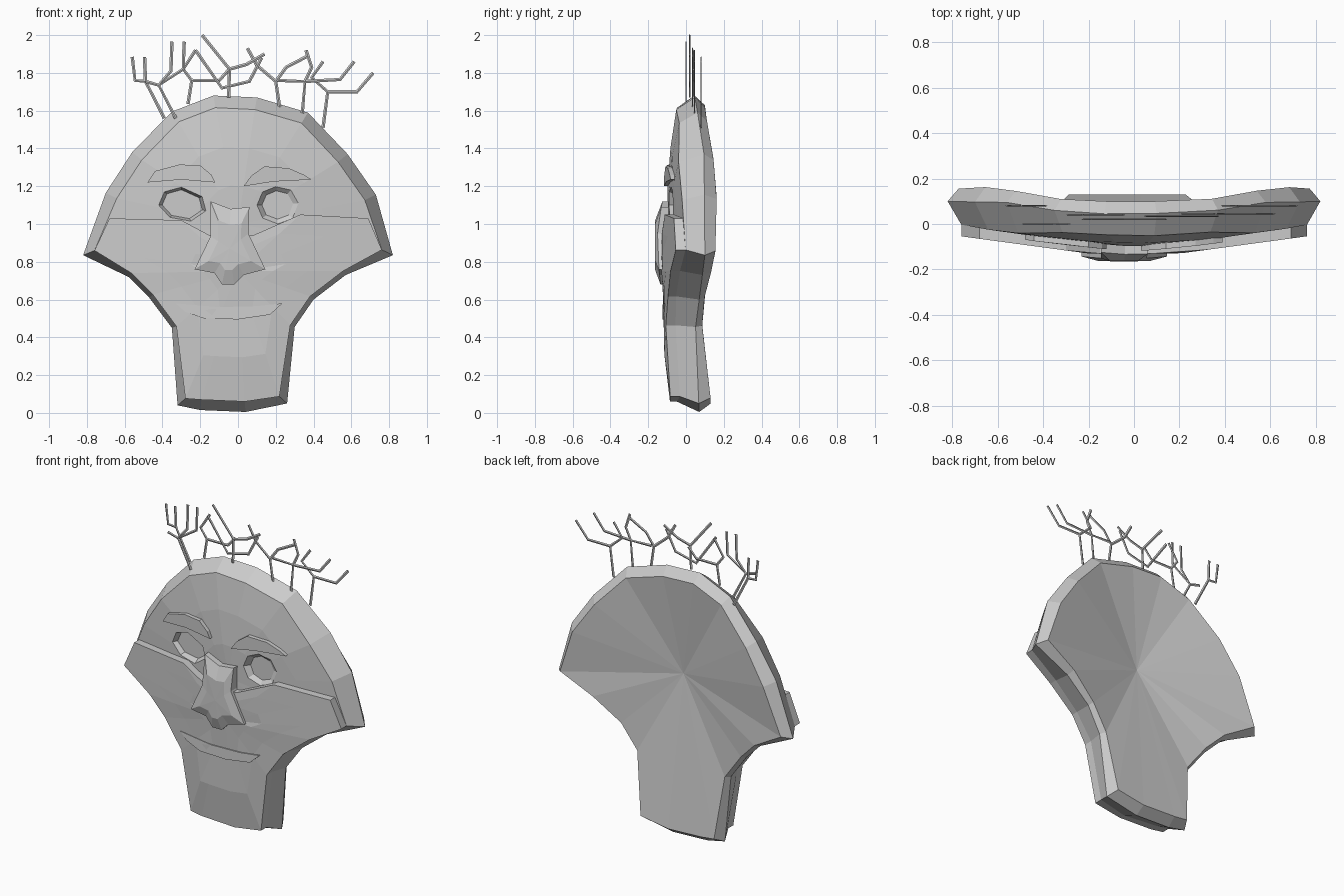
import bpy, bmesh
from mathutils import Vector

if "Cube" in bpy.data.objects:
    bpy.data.objects.remove(bpy.data.objects["Cube"])


def lerp_table(t, table):
    if t <= table[0][0]:
        return table[0][1]
    for (a, ya), (b, yb) in zip(table, table[1:]):
        if t <= b:
            return ya + (yb - ya) * (t - a) / (b - a)
    return table[-1][1]


def upper_y(x, z):
    yc = lerp_table(z, [(0.1, -0.05), (0.6, -0.09), (1.3, -0.10), (1.62, -0.055)])
    return yc + 0.08 * (abs(x) / 0.69) ** 1.3


def lower_y(x, z):
    yc = lerp_table(z, [(0.08, -0.085), (0.35, -0.12), (0.55, -0.115), (0.75, -0.13)])
    return yc + 0.075 * max(0, (abs(x) - 0.2) / 0.555)


def inset(pts, amount):
    # Move each outline point inward along its averaged edge normal
    out = []
    for i, (x, z) in enumerate(pts):
        a, b, p = Vector(pts[i - 1]), Vector(pts[(i + 1) % len(pts)]), Vector((x, z))
        n = Vector(((b - p).normalized() + (p - a).normalized())).normalized()
        n = Vector((n.y, -n.x))
        out.append(tuple(p + n * amount(z)))
    return out


def shrink(pts, c, f):
    return [(c[0] + (x - c[0]) * f, c[1] + (z - c[1]) * f) for x, z in pts]


def skin(name, rings, front=None, back=None):
    # Loft rings from back to front, then close both ends (with a fan if a centre is given)
    bm = bmesh.new()
    loops = [[bm.verts.new(p) for p in r] for r in rings]
    n = len(loops[0])
    for a, b in zip(loops, loops[1:]):
        for i in range(n):
            j = (i + 1) % n
            bm.faces.new((a[i], a[j], b[j], b[i]))
    for loop, c in ((loops[0], back), (loops[-1], front)):
        if c is None:
            bm.faces.new(loop)
        else:
            v = bm.verts.new(c)
            for i in range(n):
                bm.faces.new((loop[i], loop[(i + 1) % n], v))
    bmesh.ops.recalc_face_normals(bm, faces=bm.faces)
    me = bpy.data.meshes.new(name)
    bm.to_mesh(me)
    bm.free()
    ob = bpy.data.objects.new(name, me)
    bpy.context.collection.objects.link(ob)
    return ob


def at(pts, f):
    return [(x, f(x, z), z) for x, z in pts]


# Head silhouette, clockwise from the top
outline = [(-0.13, 1.68), (0.10, 1.67), (0.37, 1.59), (0.58, 1.37), (0.73, 1.155),
           (0.82, 0.835), (0.57, 0.73), (0.40, 0.60), (0.30, 0.455), (0.26, 0.05),
           (0.04, 0.005), (-0.2, 0.015), (-0.32, 0.04), (-0.35, 0.45), (-0.47, 0.61),
           (-0.58, 0.72), (-0.82, 0.835), (-0.70, 1.165), (-0.56, 1.38), (-0.35, 1.595)]


def mid_y(x, z):
    return lerp_table(z, [(0.0, 0.07), (0.45, 0.05), (0.83, 0.10), (1.4, 0.095), (1.68, 0.045)])


def back_y(x, z):
    return lerp_table(z, [(0.08, 0.13), (0.45, 0.085), (0.6, 0.095), (0.83, 0.155),
                          (1.17, 0.163), (1.4, 0.14), (1.6, 0.10)])


depth = lambda z: 0.065 if z > 0.8 else (0.055 if z < 0.2 else 0.025)
front_pts = inset(outline, depth)
back_pts = inset(outline, lambda z: depth(z) * 0.8)

# Head body, hollowed at the back
c = (0, 1.0)
head = skin("head_body",
            [at(back_pts, back_y), at(outline, mid_y), at(front_pts, upper_y),
             at(shrink(front_pts, c, 0.66), upper_y), at(shrink(front_pts, c, 0.33), upper_y)],
            (0, upper_y(*c), 1.0), (0, 0.025, 1.0))

# Raised lower face with cheeks, jaw and neck
seam = [(-0.68, 1.03), (-0.3, 1.02), (-0.15, 0.94), (0.08, 0.94), (0.33, 1.05), (0.69, 1.03)]
plate = front_pts[5:17] + seam
c = (0, 0.75)
skin("lower_face",
     [at(plate, lambda x, z: 0.0), at(plate, lower_y),
      at(shrink(plate, c, 0.66), lower_y), at(shrink(plate, c, 0.33), lower_y)],
     (0, lower_y(*c), 0.75), (0, 0.0, 0.75))

# Nose
nose = [(-0.145, 1.12), (-0.04, 1.08), (0.06, 1.09), (0.055, 0.95), (0.145, 0.76),
        (0.03, 0.73), (-0.02, 0.68), (-0.085, 0.68), (-0.125, 0.74), (-0.23, 0.76), (-0.145, 0.935)]
nose_y = lambda x, z: lerp_table(z, [(0.68, -0.135), (0.85, -0.152), (1.0, -0.15), (1.12, -0.125)])
skin("nose", [at(nose, lambda x, z: -0.07), at(nose, nose_y),
              at(shrink(nose, (-0.045, 0.87), 0.6), lambda x, z: -0.163)],
     (-0.045, -0.165, 0.87))

# Eyebrows
brows = {"left_brow": [(-0.48, 1.22), (-0.44, 1.28), (-0.31, 1.315), (-0.2, 1.31),
                       (-0.14, 1.26), (-0.12, 1.22), (-0.3, 1.235)],
         "right_brow": [(0.03, 1.20), (0.07, 1.255), (0.14, 1.305), (0.27, 1.295),
                        (0.35, 1.26), (0.39, 1.235), (0.19, 1.225)]}
for name, pts in brows.items():
    skin(name, [at(pts, lambda x, z: -0.02), at(pts, lambda x, z: upper_y(x, z) - 0.02)])

# Eye sockets sunk into the face
eyes = {"left_eye_cutter": ([(-0.42, 1.10), (-0.39, 1.17), (-0.30, 1.195), (-0.19, 1.145),
                             (-0.17, 1.07), (-0.25, 1.015), (-0.36, 1.035)], 0.04, 0.85),
        "right_eye_cutter": ([(0.10, 1.10), (0.13, 1.17), (0.20, 1.20), (0.28, 1.18), (0.32, 1.11),
                              (0.29, 1.03), (0.21, 1.0), (0.13, 1.03)], 0.025, 0.75)}
for name, (pts, sink, taper) in eyes.items():
    cx, cz = (sum(p[k] for p in pts) / len(pts) for k in (0, 1))
    floor = upper_y(cx, cz) + sink
    cutter = skin(name, [at(shrink(pts, (cx, cz), taper), lambda x, z: floor), at(pts, upper_y),
                         at(pts, lambda x, z: -0.2)])
    cutter.hide_render = True
    cutter.hide_viewport = True
    mod = head.modifiers.new(name, "BOOLEAN")
    mod.object = cutter
    mod.operation = "DIFFERENCE"
    mod.solver = "EXACT"

# Mouth
mouth = [(-0.33, 0.58), (-0.1, 0.56), (0.1, 0.565), (0.235, 0.58),
         (0.17, 0.52), (0, 0.495), (-0.18, 0.50), (-0.28, 0.535)]
skin("mouth", [at(mouth, lambda x, z: -0.06), at(mouth, lambda x, z: lower_y(x, z) - 0.009)])

# Branching hair twigs, flattened like ribbons: depth, then paths of (x, z)
twigs = [
    (0.08, [[(-0.39, 1.56), (-0.49, 1.755), (-0.545, 1.76), (-0.56, 1.885)],
            [(-0.49, 1.755), (-0.495, 1.885)]]),
    (0.0, [[(-0.33, 1.56), (-0.42, 1.735), (-0.29, 1.82), (-0.285, 1.965)],
           [(-0.49, 1.755), (-0.42, 1.735), (-0.355, 1.81), (-0.35, 1.965)]]),
    (0.04, [[(-0.265, 1.635), (-0.245, 1.76), (-0.29, 1.82), (-0.225, 1.92)],
            [(-0.245, 1.76), (-0.1, 1.76), (-0.045, 1.82)]]),
    (0.02, [[(-0.05, 1.67), (-0.045, 1.82), (-0.19, 2.0)],
            [(-0.045, 1.82), (0.045, 1.845), (0.14, 1.90)],
            [(-0.225, 1.92), (-0.085, 1.72), (0.06, 1.755), (0.125, 1.88)]]),
    (0.035, [[(0.22, 1.62), (0.2, 1.755), (0.1, 1.84), (0.05, 1.93)],
             [(0.2, 1.755), (0.255, 1.83), (0.37, 1.89)]]),
    (0.045, [[(0.34, 1.585), (0.355, 1.755), (0.21, 1.76)],
             [(0.355, 1.755), (0.39, 1.83), (0.36, 1.92)],
             [(0.355, 1.755), (0.54, 1.765), (0.615, 1.86)]]),
    (0.08, [[(0.45, 1.51), (0.475, 1.7), (0.39, 1.775), (0.45, 1.86)],
            [(0.475, 1.7), (0.63, 1.7), (0.715, 1.8)]]),
]
for k, (y, paths) in enumerate(twigs):
    cu = bpy.data.curves.new(f"hair_twig_{k + 1}", "CURVE")
    cu.dimensions = "3D"
    cu.bevel_depth = 0.009
    cu.bevel_resolution = 0
    cu.use_fill_caps = True
    for path in paths:
        sp = cu.splines.new("POLY")
        sp.use_smooth = False
        sp.points.add(len(path) - 1)
        for p, (x, z) in zip(sp.points, path):
            p.co = (x, 0, z, 1)
    ob = bpy.data.objects.new(cu.name, cu)
    ob.location.y = y
    ob.scale.y = 0.35
    bpy.context.collection.objects.link(ob)
